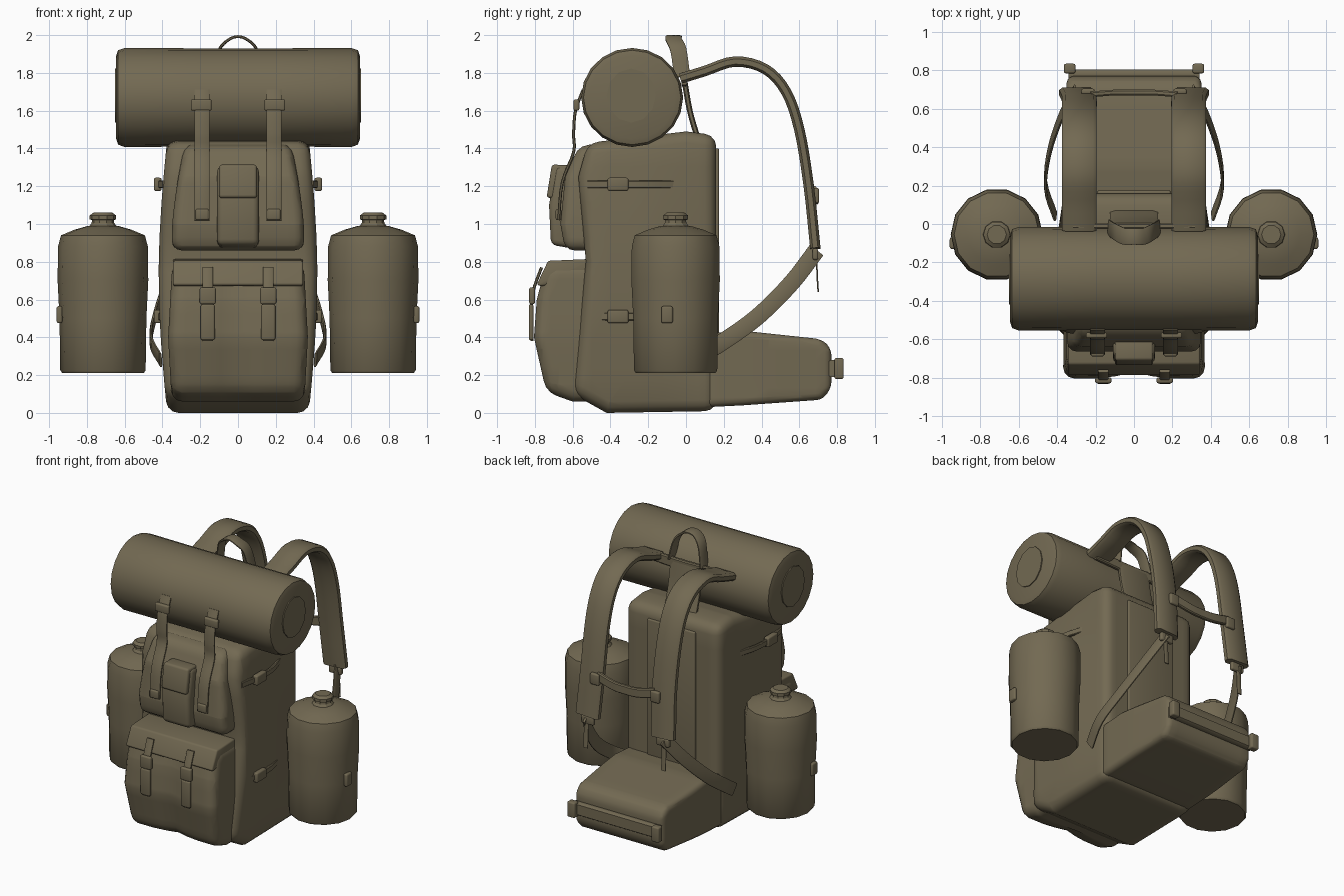
import bpy, bmesh, math
from mathutils import Vector

cube = bpy.data.objects.get("Cube")
if cube:
    bpy.data.objects.remove(cube, do_unlink=True)

canvas = bpy.data.materials.new("khaki_canvas")
canvas.use_nodes = True
khaki = (0.17, 0.142, 0.085, 1)
canvas.diffuse_color = khaki
bsdf = canvas.node_tree.nodes["Principled BSDF"]
bsdf.inputs["Base Color"].default_value = khaki
bsdf.inputs["Roughness"].default_value = 0.9


def finish(name, bm, angle=38):
    bmesh.ops.recalc_face_normals(bm, faces=bm.faces[:])
    for f in bm.faces:
        f.smooth = True
    me = bpy.data.meshes.new(name)
    bm.to_mesh(me)
    bm.free()
    me.materials.append(canvas)
    me.set_sharp_from_angle(angle=math.radians(angle))
    ob = bpy.data.objects.new(name, me)
    bpy.context.collection.objects.link(ob)
    return ob


def bag(name, profile, half, round_by, shape=None):
    """Side profile (y, z) extruded across x, rounded, then puffed by shape(co)."""
    bm = bmesh.new()
    face = bm.faces.new([bm.verts.new((-half, y, z)) for y, z in profile])
    ext = bmesh.ops.extrude_face_region(bm, geom=[face])
    for v in ext["geom"]:
        if isinstance(v, bmesh.types.BMVert):
            v.co.x = half
    bmesh.ops.recalc_face_normals(bm, faces=bm.faces[:])
    edges = [e for e in bm.edges if e.calc_face_angle(0) > 0.6]
    bmesh.ops.bevel(bm, geom=edges, offset=round_by, segments=3, profile=0.5,
                    affect='EDGES', clamp_overlap=True)
    if shape:
        for axis in range(3):
            vals = [v.co[axis] for v in bm.verts]
            lo, hi = min(vals), max(vals)
            no = Vector([float(i == axis) for i in range(3)])
            for k in range(1, 8):
                bmesh.ops.bisect_plane(bm, geom=bm.verts[:] + bm.edges[:] + bm.faces[:],
                                       plane_co=no * (lo + (hi - lo) * k / 8), plane_no=no)
        for v in bm.verts:
            shape(v.co)
    return finish(name, bm)


def box(name, centre, size, round_by=0.01):
    x, y, z = centre
    a, b, c = (s / 2 for s in size)
    ob = bag(name, [(y - b, z - c), (y + b, z - c), (y + b, z + c), (y - b, z + c)], a, round_by)
    ob.location.x = x
    return ob


def lathe(name, profile, sides, place, angle=38):
    """Spin (radius, height) points; place(a, b, h) gives the position."""
    bm = bmesh.new()
    rings = [[bm.verts.new(place(r * math.cos(math.tau * i / sides),
                                 r * math.sin(math.tau * i / sides), h))
              for i in range(sides)] for r, h in profile]
    for p, q in zip(rings, rings[1:]):
        for i in range(sides):
            j = (i + 1) % sides
            bm.faces.new((p[i], p[j], q[j], q[i]))
    bm.faces.new(rings[0])
    bm.faces.new(rings[-1])
    return finish(name, bm, angle)


def strap(name, points, across, width, thick):
    """Flat band swept along a smooth path."""
    pts = [Vector(p) for p in points]
    pad = [2 * pts[0] - pts[1]] + pts + [2 * pts[-1] - pts[-2]]
    path = []
    for a, b, c, d in zip(pad, pad[1:], pad[2:], pad[3:]):
        for k in range(4):
            t = k / 4
            path.append(0.5 * (2 * b + (c - a) * t + (2 * a - 5 * b + 4 * c - d) * t * t
                               + (3 * b - a - 3 * c + d) * t ** 3))
    path.append(pts[-1])
    bm = bmesh.new()
    rings = []
    for i, p in enumerate(path):
        tan = (path[min(i + 1, len(path) - 1)] - path[max(i - 1, 0)]).normalized()
        side = Vector(across)
        side = (side - tan * side.dot(tan)).normalized()
        up = tan.cross(side)
        rings.append([bm.verts.new(p + side * u * width / 2 + up * w * thick / 2)
                      for u, w in ((1, 0.5), (0.8, 1), (-0.8, 1), (-1, 0.5),
                                   (-1, -0.5), (-0.8, -1), (0.8, -1), (1, -0.5))])
    for p, q in zip(rings, rings[1:]):
        for i in range(8):
            j = (i + 1) % 8
            bm.faces.new((p[i], p[j], q[j], q[i]))
    bm.faces.new(rings[0])
    bm.faces.new(rings[-1])
    return finish(name, bm)


# Main bag, swelling at the sides towards the front
def swell(co):
    front = min(1, max(0, (0.1 - co.y) / 0.3))
    co.x *= 1 + 0.12 * front * math.sin(math.pi * min(1, max(0, co.z / 1.45)))


bag("main_bag", [(0.16, 0.01), (0.16, 1.47), (0, 1.49), (-0.25, 1.46), (-0.52, 1.43),
                 (-0.57, 1.25), (-0.53, 0.8), (-0.6, 0.1), (-0.42, 0.0)], 0.375, 0.06, swell)
bag("back_panel", [(0.1, 0.3), (0.175, 0.3), (0.175, 1.4), (0.1, 1.4)], 0.19, 0.008)


# Front pockets, with a soft dip down the middle and narrower tops
def lower_puff(co):
    if co.y < -0.6:
        co.y += 0.035 * math.exp(-(co.x / 0.09) ** 2)
    co.x *= 1 - 0.06 * abs(co.z - 0.4) / 0.4


def upper_puff(co):
    co.x *= 1.03 - 0.2 * max(0, (co.z - 0.95) / 0.47) ** 1.5


bag("lower_pocket", [(-0.45, 0.06), (-0.45, 0.8), (-0.74, 0.79), (-0.79, 0.6),
                     (-0.805, 0.4), (-0.74, 0.11), (-0.6, 0.06)], 0.37, 0.06, lower_puff)
bag("upper_pocket", [(-0.45, 0.86), (-0.45, 1.43), (-0.57, 1.41), (-0.64, 1.25),
                     (-0.665, 1.0), (-0.64, 0.86)], 0.34, 0.05, upper_puff)
bag("lower_pocket_flap", [(-0.5, 0.72), (-0.5, 0.815), (-0.73, 0.805), (-0.79, 0.68),
                          (-0.77, 0.67)], 0.345, 0.02)
bag("small_pocket", [(-0.6, 0.87), (-0.6, 1.3), (-0.69, 1.31), (-0.725, 1.1),
                     (-0.715, 0.89)], 0.11, 0.03)
bag("small_pocket_flap", [(-0.6, 1.12), (-0.6, 1.31), (-0.71, 1.315), (-0.738, 1.14)], 0.1, 0.015)

# Bedroll across the top
roll = [(0.22, -0.645), (0.25, -0.635), (0.262, -0.6), (0.26, -0.2),
        (0.26, 0.2), (0.262, 0.6), (0.25, 0.635), (0.22, 0.645)]
lathe("bedroll", roll, 20, lambda a, b, h: (h, -0.285 + a * 1.03, 1.67 + b))
lathe("bedroll_core", [(0.13, -0.652), (0.13, 0.652)], 12,
      lambda a, b, h: (h, -0.29 + a, 1.68 + b * 1.1))

# Carry handle
strap("carry_handle", [(-0.13, -0.02, 1.78), (-0.1, -0.04, 1.92), (-0.05, -0.065, 1.975),
                       (0, -0.065, 1.992), (0.05, -0.065, 1.975), (0.1, -0.04, 1.92),
                       (0.13, -0.02, 1.78)], (0, 1, 0), 0.085, 0.015)
strap("yoke", [(-0.32, -0.01, 1.77), (0, -0.01, 1.76), (0.32, -0.01, 1.77)],
      (0, 0, 1), 0.07, 0.03)
strap("yoke_anchor", [(0, -0.01, 1.77), (0, 0.02, 1.6), (0, 0.06, 1.46)], (1, 0, 0), 0.25, 0.03)


# Padded seat behind the bag, tapering away from it
def taper(co):
    co.x *= 1.0 - 0.06 * max(0, (co.y - 0.4) / 0.4)


bag("hip_pad", [(0.1, 0.03), (0.1, 0.42), (0.3, 0.435), (0.72, 0.39), (0.77, 0.34),
                (0.77, 0.13), (0.72, 0.07), (0.3, 0.04)], 0.37, 0.035, taper)
strap("hip_pad_edge", [(-0.34, 0.78, 0.235), (0, 0.78, 0.235), (0.34, 0.78, 0.235)],
      (0, 0, 1), 0.09, 0.05)

# Parts that come in left and right pairs
for s, tag in ((1, "left"), (-1, "right")):
    # Side canisters
    def stand(a, b, h):
        return (s * 0.715 + a, -0.055 + b, h)

    lathe(tag + "_canister", [(0.215, 0.21), (0.226, 0.225), (0.23, 0.5), (0.24, 0.7), (0.238, 0.88),
                              (0.222, 0.94), (0.15, 0.97), (0.08, 0.99)], 14, stand)
    lathe(tag + "_canister_cap", [(0.08, 0.98), (0.06, 1.005), (0.058, 1.02), (0.07, 1.025),
                                  (0.07, 1.045), (0.05, 1.06)], 10, stand, 25)
    box(tag + "_canister_clip", (s * 0.945, -0.1, 0.52), (0.03, 0.06, 0.09))

    # Shoulder strap, its thin lower webbing and buckles
    x = s * 0.285
    strap(tag + "_shoulder_strap", [(x, -0.03, 1.77), (x, 0.1, 1.81), (x, 0.26, 1.86), (x, 0.42, 1.82),
                                    (x, 0.53, 1.7), (x, 0.6, 1.5), (x, 0.65, 1.2),
                                    (s * 0.3, 0.685, 0.87)], (1, 0, 0), 0.18, 0.055)
    strap(tag + "_lower_webbing", [(s * 0.31, 0.69, 0.86), (s * 0.38, 0.56, 0.69),
                                   (s * 0.44, 0.38, 0.51), (s * 0.46, 0.2, 0.38),
                                   (s * 0.41, 0.04, 0.28)], (0, 0.7, -0.7), 0.09, 0.015)
    strap(tag + "_loose_end", [(s * 0.31, 0.69, 0.86), (s * 0.31, 0.695, 0.72),
                               (s * 0.31, 0.7, 0.64)], (1, 0, 0), 0.035, 0.008)
    box(tag + "_strap_buckle", (s * 0.3, 0.685, 0.84), (0.1, 0.03, 0.06))
    box(tag + "_chest_buckle", (s * 0.24, 0.69, 1.15), (0.07, 0.03, 0.08))
    box(tag + "_hip_buckle", (s * 0.335, 0.81, 0.235), (0.06, 0.05, 0.11))

    # Straps holding the bedroll to the upper pocket
    x = s * 0.19
    strap(tag + "_roll_strap", [(x, -0.545, 1.71), (x, -0.585, 1.6), (x, -0.595, 1.48), (x, -0.595, 1.38),
                                (x, -0.655, 1.22), (x, -0.675, 1.02)], (1, 0, 0), 0.08, 0.016)
    box(tag + "_roll_buckle", (x + s * 0.005, -0.58, 1.63), (0.11, 0.03, 0.06))
    box(tag + "_upper_pocket_buckle", (x, -0.675, 1.05), (0.07, 0.03, 0.06))

    # Straps on the lower pocket
    x = s * 0.16
    strap(tag + "_pocket_strap", [(x, -0.765, 0.77), (x, -0.81, 0.64), (x, -0.82, 0.5),
                                  (x, -0.815, 0.38)], (1, 0, 0), 0.055, 0.016)
    box(tag + "_pocket_buckle", (x, -0.815, 0.62), (0.085, 0.03, 0.09))
    box(tag + "_pocket_loop", (x, -0.82, 0.48), (0.075, 0.025, 0.19))

    # Side straps of the main bag
    for z, nm in ((0.51, "_low"), (1.21, "_high")):
        strap(tag + nm + "_side_strap", [(s * 0.37, -0.05, z), (s * 0.415, -0.2, z), (s * 0.42, -0.35, z),
                                         (s * 0.39, -0.52, z)], (0, 0, 1), 0.04, 0.02)
        box(tag + nm + "_side_buckle", (s * 0.425, -0.36, z), (0.04, 0.11, 0.07))

# Chest strap joining the shoulder straps
strap("chest_strap", [(-0.23, 0.675, 1.17), (-0.1, 0.685, 1.14), (0, 0.685, 1.135),
                      (0.1, 0.685, 1.14), (0.23, 0.675, 1.17)], (0, 0, 1), 0.065, 0.03)
